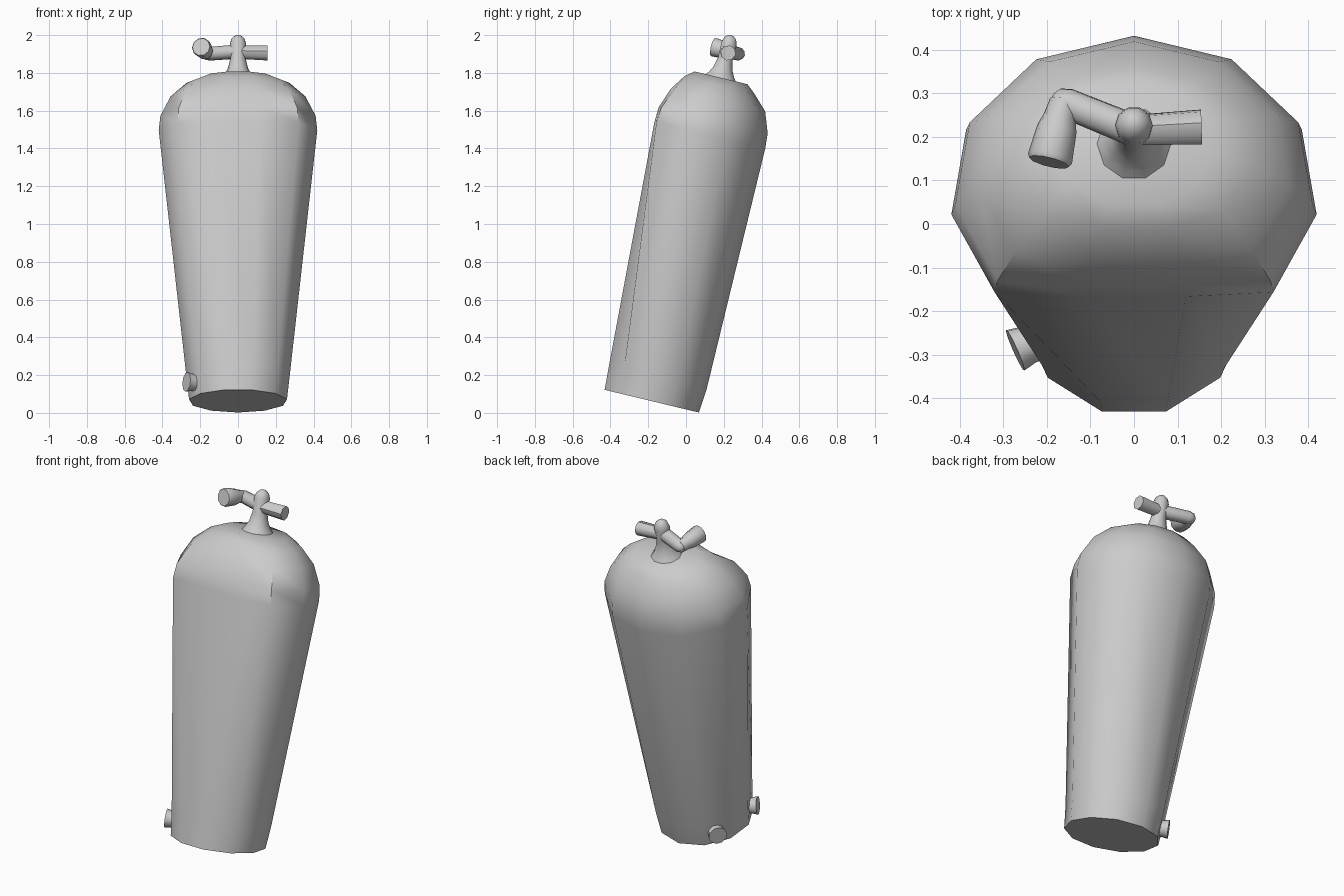
import bpy, bmesh, math
from mathutils import Vector, Matrix

if "Cube" in bpy.data.objects:
    bpy.data.objects.remove(bpy.data.objects["Cube"])

# Everything is built upright, then leaned back about the x axis
TILT = Matrix.Rotation(-math.radians(13.5), 4, 'X')


def loft(name, rings, angle=45):
    """Skin a list of equal-sized vertex rings and cap both ends."""
    bm = bmesh.new()
    loops = [[bm.verts.new(TILT @ Vector(p)) for p in ring] for ring in rings]
    n = len(loops[0])
    for a, b in zip(loops, loops[1:]):
        for i in range(n):
            j = (i + 1) % n
            bm.faces.new((a[i], a[j], b[j], b[i]))
    bm.faces.new(loops[0])
    bm.faces.new(loops[-1])
    bmesh.ops.recalc_face_normals(bm, faces=bm.faces)
    mesh = bpy.data.meshes.new(name)
    bm.to_mesh(mesh)
    bm.free()
    ob = bpy.data.objects.new(name, mesh)
    bpy.context.collection.objects.link(ob)
    bpy.ops.object.select_all(action='DESELECT')
    bpy.context.view_layer.objects.active = ob
    ob.select_set(True)
    bpy.ops.object.shade_smooth_by_angle(angle=math.radians(angle))
    return ob


def tube(name, stations, sides=10):
    """Round tube from (centre, axis direction, radius) stations."""
    rings = []
    for c, d, r in stations:
        q = Vector(d).to_track_quat('Z', 'Y')
        rings.append([Vector(c) + q @ Vector((r * math.cos(t), r * math.sin(t), 0))
                      for t in (math.tau * i / sides for i in range(sides))])
    return loft(name, rings)


def body_ring(h, rx, back, ry, front):
    """11-sided section with its front flattened at the given depth."""
    angs = [math.tau * i / 11 for i in range(11)]
    return [(rx * math.sin(t), max(back - ry + ry * math.cos(t), front), h) for t in angs]


# Tank body: height, half width, back, depth radius, front limit
loft("tank_body", [body_ring(*s) for s in [
    (0.018, 0.262, 0.066, 0.262, -0.448),
    (0.15, 0.277, 0.077, 0.272, -0.455),
    (1.46, 0.424, 0.081, 0.358, -0.522),
    (1.54, 0.415, 0.075, 0.350, -0.518),
    (1.65, 0.360, 0.035, 0.300, -0.479),
    (1.73, 0.275, -0.045, 0.205, -0.425),
    (1.768, 0.190, -0.090, 0.147, -0.378)]], 50)

# Valve neck with flared base and rounded top
UP = (0, 0, 1)
tube("valve_neck", [((0, -0.235, h), UP, r) for h, r in [
    (1.755, 0.095), (1.785, 0.072), (1.82, 0.053), (1.87, 0.041), (1.955, 0.043),
    (1.982, 0.034), (1.997, 0.017), (2.0, 0.005)]])

# Short side outlet
side = Vector((1, 0.03, 0))
tube("side_outlet", [((0.0, -0.236, 1.907), side, 0.036),
                     ((0.155, -0.228, 1.905), side, 0.041)], 8)

# Bent arm ending in a round hand knob
arm = Vector((-0.165, 0.068, 0)).normalized()
knob = Vector((-0.035, -0.146, 0)).normalized()
tube("valve_arm", [((0, -0.238, 1.91), arm, 0.038),
                   ((-0.155, -0.174, 1.913), arm, 0.036),
                   ((-0.178, -0.165, 1.913), arm, 0.028),
                   ((-0.188, -0.161, 1.913), arm, 0.012)])
tube("valve_knob", [((-0.16, -0.17, 1.914), knob, 0.034),
                    ((-0.17, -0.205, 1.915), knob, 0.037),
                    ((-0.177, -0.235, 1.915), knob, 0.046),
                    ((-0.193, -0.305, 1.917), knob, 0.052),
                    ((-0.195, -0.314, 1.917), knob, 0.047)])

# Two small studs set into neighbouring left-hand faces near the base
for name, step in (("left_front_stud", 3.5), ("left_back_stud", 1.5)):
    t = math.tau * step / 11
    out = Vector((-math.sin(t), math.cos(t), 0))
    mid = Vector((0, -0.196, 0.092))
    tube(name, [(mid + out * 0.22, out, 0.046), (mid + out * 0.27, out, 0.046),
                (mid + out * 0.30, out, 0.052)])
